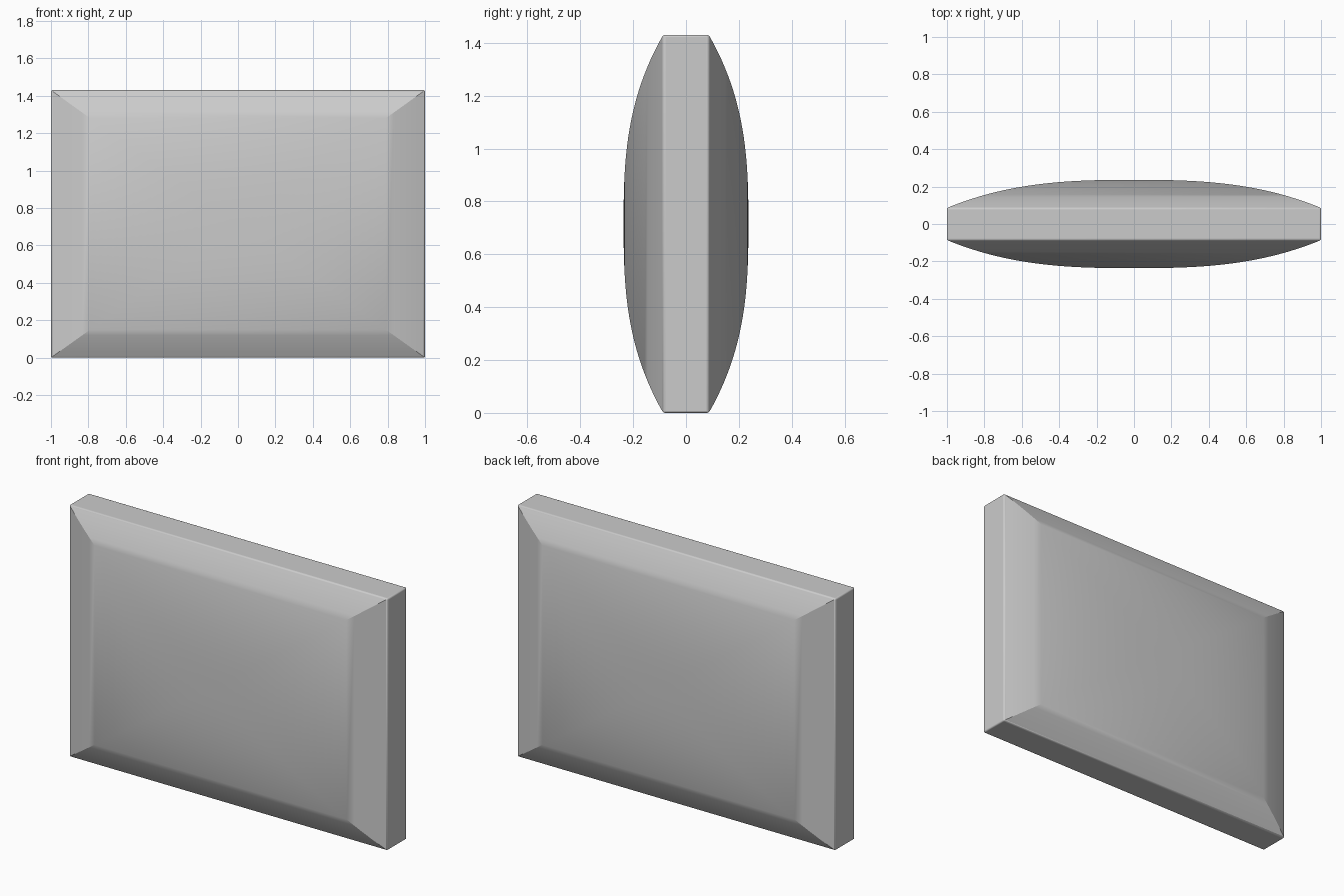
import bpy, bmesh, math

if "Cube" in bpy.data.objects:
    bpy.data.objects.remove(bpy.data.objects["Cube"])

HALF_W, HALF_H = 1.0, 0.715     # half width and half height
RIM, PEAK = 0.086, 0.236        # half depth at the rim and at the centre
RINGS = 24


def depth(r):
    """Half depth of the cushion profile, r = 0 centre to 1 rim."""
    return RIM + (PEAK - RIM) * (1 - r ** 2.75)


bm = bmesh.new()


def ring(r, side):
    y = side * depth(r)
    return [bm.verts.new((sx * HALF_W * r, y, HALF_H + sz * HALF_H * r))
            for sx, sz in ((-1, -1), (1, -1), (1, 1), (-1, 1))]


# Nested rectangles from the front centre out to the rim, then back in behind
radii = [(i + 1) / RINGS for i in range(RINGS)]
rings = [ring(r, -1) for r in radii] + [ring(r, 1) for r in reversed(radii)]
for a, b in zip(rings, rings[1:]):
    for i in range(4):
        j = (i + 1) % 4
        bm.faces.new((a[i], a[j], b[j], b[i]))
bm.faces.new(rings[0])
bm.faces.new(rings[-1])
bmesh.ops.recalc_face_normals(bm, faces=bm.faces)

mesh = bpy.data.meshes.new("pillow_panel")
bm.to_mesh(mesh)
bm.free()
panel = bpy.data.objects.new("pillow_panel", mesh)
bpy.context.collection.objects.link(panel)

# Slightly softened rim edges
bevel = panel.modifiers.new("rim_bevel", 'BEVEL')
bevel.width = 0.008
bevel.segments = 3
bevel.limit_method = 'ANGLE'
bevel.angle_limit = math.radians(45)

bpy.context.view_layer.objects.active = panel
panel.select_set(True)
bpy.ops.object.shade_smooth_by_angle(angle=math.radians(25))
